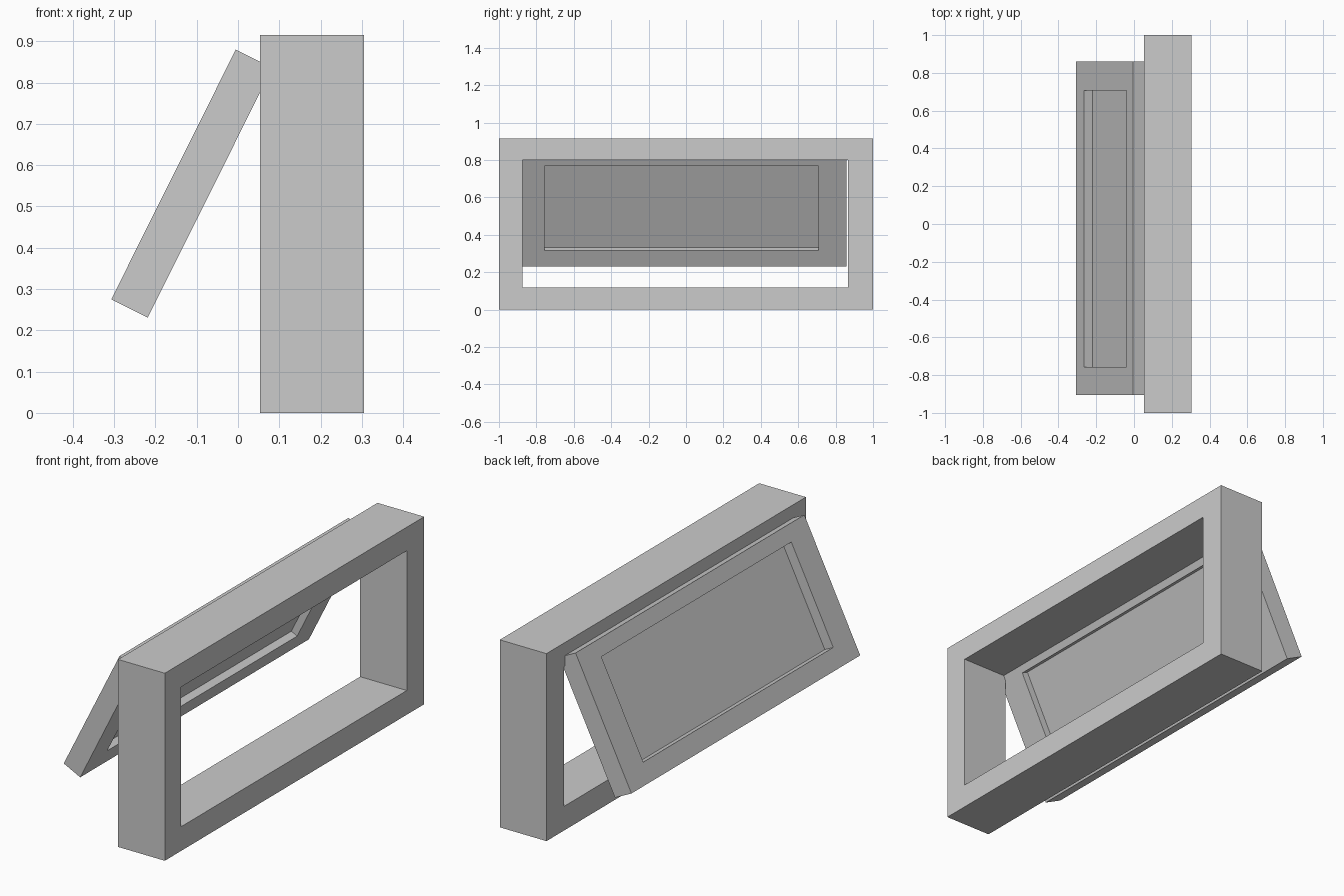
import bpy
import math

if "Cube" in bpy.data.objects:
    bpy.data.objects.remove(bpy.data.objects["Cube"])


def add_mesh(name, verts, faces):
    mesh = bpy.data.meshes.new(name)
    mesh.from_pydata(verts, [], faces)
    mesh.update()
    obj = bpy.data.objects.new(name, mesh)
    bpy.context.collection.objects.link(obj)
    return obj


def corners(x, rect):
    y0, y1, z0, z1 = rect
    return [(x, y0, z0), (x, y1, z0), (x, y1, z1), (x, y0, z1)]


def mitred_frame(name, x0, x1, outer, inner):
    """Four bars with mitred corners around a rectangular opening."""
    verts = corners(x0, outer) + corners(x1, outer) + corners(x0, inner) + corners(x1, inner)
    faces = []
    for i in range(4):
        j = (i + 1) % 4
        faces += [(4 + i, 4 + j, 12 + j, 12 + i),   # inside face
                  (j, i, 8 + i, 8 + j),             # outside face
                  (i, j, 4 + j, 4 + i),             # outer edge
                  (8 + j, 8 + i, 12 + i, 12 + j)]   # opening edge
    return add_mesh(name, verts, faces)


def panel(name, x0, x1, rect):
    faces = [(3, 2, 1, 0), (4, 5, 6, 7)]
    faces += [(i, (i + 1) % 4, 4 + (i + 1) % 4, 4 + i) for i in range(4)]
    return add_mesh(name, corners(x0, rect) + corners(x1, rect), faces)


# Fixed outer frame
mitred_frame("window_frame", 0.053, 0.305, (-1, 1, 0, 0.915), (-0.874, 0.866, 0.118, 0.80))

# Tilted sash and its glass, modelled upright from the lower outside edge
opening = (-0.757, 0.708, 0.094, 0.601)
sash = mitred_frame("sash_frame", 0, 0.099, (-0.905, 0.859, 0, 0.676), opening)
glass = panel("glass_pane", 0.051, 0.064, opening)

# Swing the sash open about the top
for part in (sash, glass):
    part.location = (-0.307, 0, 0.275)
    part.rotation_euler = (0, math.radians(26.5), 0)
